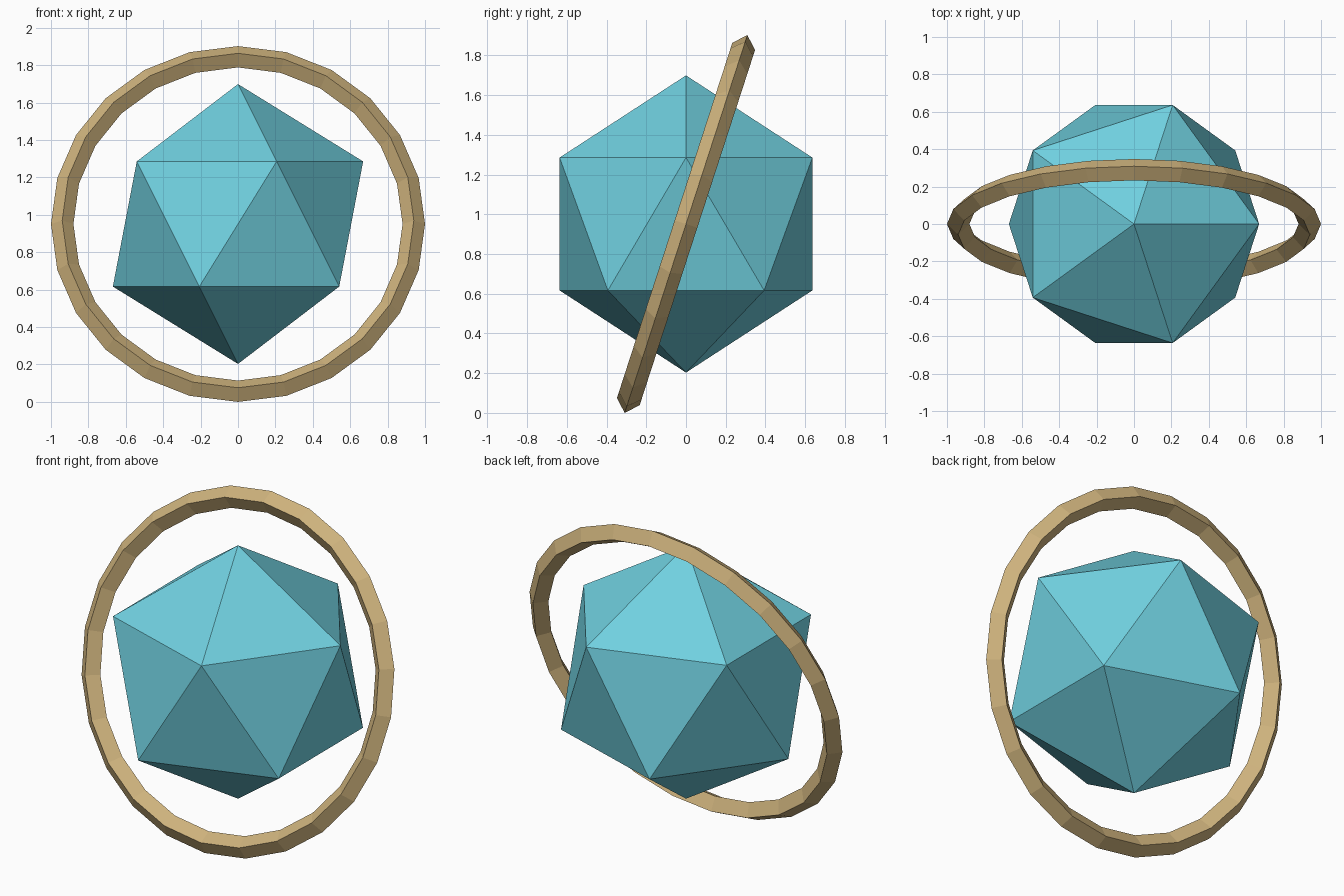
import bpy, math

if "Cube" in bpy.data.objects:
    bpy.data.objects.remove(bpy.data.objects["Cube"])

CENTRE = (0, 0, 0.951)


def paint(obj, name, colour):
    mat = bpy.data.materials.new(name)
    mat.diffuse_color = (*colour, 1)
    mat.use_nodes = True
    mat.node_tree.nodes["Principled BSDF"].inputs["Base Color"].default_value = mat.diffuse_color
    obj.data.materials.append(mat)


# faceted core: plain icosahedron
bpy.ops.mesh.primitive_ico_sphere_add(subdivisions=1, radius=0.748, location=CENTRE)
core = bpy.context.object
core.name = "crystal_core"
paint(core, "light teal", (0.162, 0.63, 0.74))

# tilted ring with a diamond cross-section
bpy.ops.mesh.primitive_torus_add(
    major_segments=24, minor_segments=4, major_radius=0.94, minor_radius=0.06,
    location=CENTRE, rotation=(math.radians(72), 0, 0))
ring = bpy.context.object
ring.name = "tilted_ring"
paint(ring, "pale gold", (0.62, 0.45, 0.205))

# flat faces throughout
for obj in (core, ring):
    for face in obj.data.polygons:
        face.use_smooth = False
